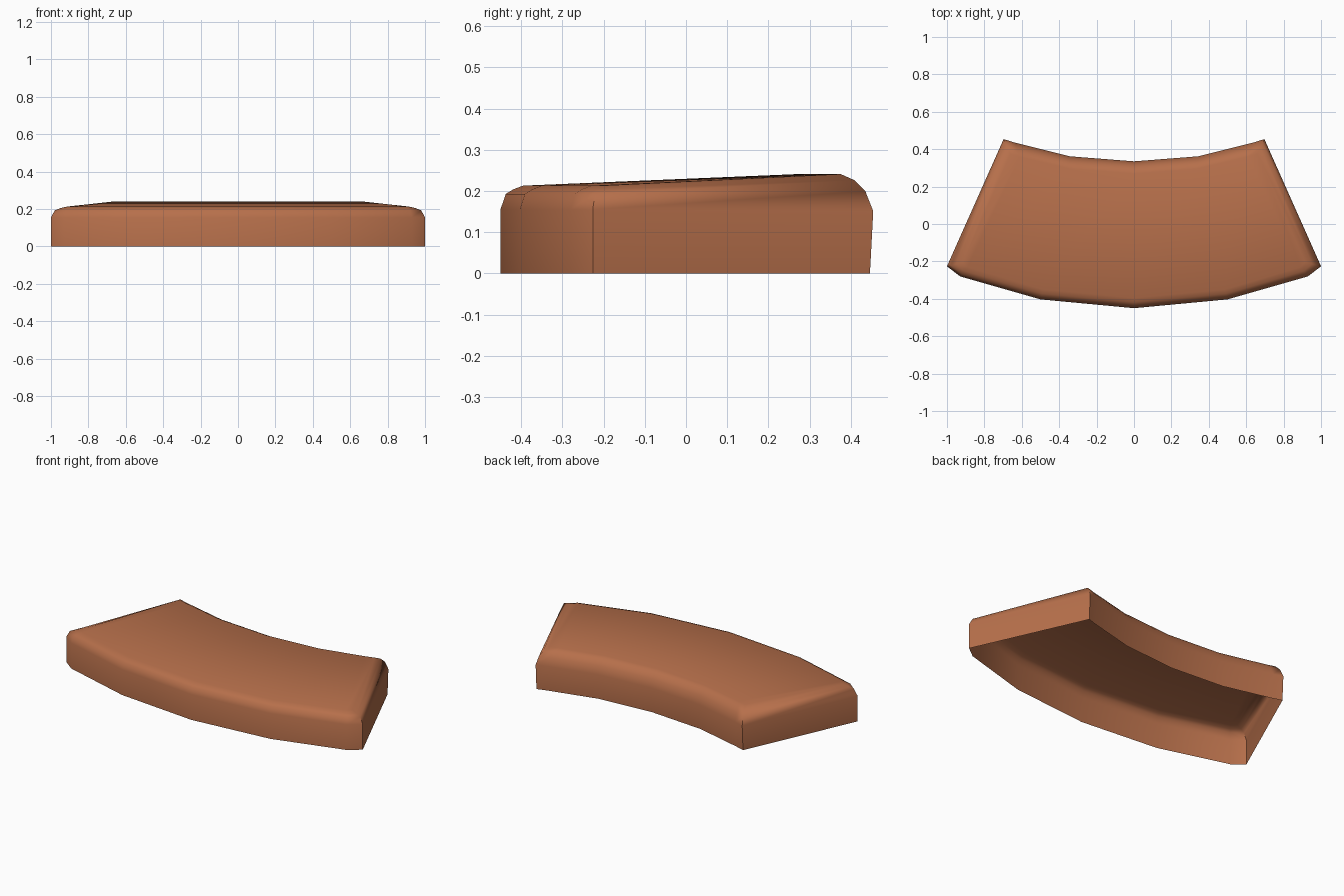
import bpy

if "Cube" in bpy.data.objects:
    bpy.data.objects.remove(bpy.data.objects["Cube"])

# Terracotta material
mat = bpy.data.materials.new("terracotta")
mat.diffuse_color = (0.47, 0.16, 0.07, 1)
mat.use_nodes = True
mat.node_tree.nodes["Principled BSDF"].inputs["Base Color"].default_value = mat.diffuse_color

# Right half of the wall outline and of the inset top outline, front centre to back centre
wall = [(0, -.45), (.5, -.403), (.93, -.28), (1, -.226),
        (.697, .454), (.64, .436), (.345, .362), (0, .335)]
top = [(0, -.395), (.485, -.35), (.89, -.23), (.915, -.205),
       (.66, .375), (.61, .36), (.335, .295), (0, .27)]
half = len(wall)
n = 2 * half - 2

# Rounding: (inset weight, drop below top at front, drop at back)
rounding = [(0, .058, .09), (.24, .02, .042), (.57, .009, .015), (1, 0, 0)]


def column(i):
    """Points of one vertical section, floor to top edge."""
    (wx, wy), (tx, ty) = wall[i], top[i]
    back = i >= half // 2
    height = .241 if back else .213
    pts = [(wx, wy - (.008 if back else 0), 0)]
    for w, front_drop, back_drop in rounding:
        z = height - (back_drop if back else front_drop)
        pts.append((wx + (tx - wx) * w, wy + (ty - wy) * w, z))
    return pts


columns = [column(i) for i in range(half)]
columns += [[(-x, y, z) for x, y, z in columns[i]] for i in range(half - 2, 0, -1)]
rows = len(columns[0])
verts = [p for c in columns for p in c]

# Outer walls with rounded upper edge; the underside stays open
faces = []
for i in range(n):
    j = (i + 1) % n
    for r in range(rows - 1):
        faces.append((i * rows + r, j * rows + r, j * rows + r + 1, i * rows + r + 1))

# Sloping top: strips from front to back, mirrored
for i in range(half // 2 - 1):
    strip = (i, i + 1, half - 2 - i, half - 1 - i)
    mirrored = [(n - k) % n for k in reversed(strip)]
    for s in (strip, mirrored):
        faces.append(tuple(k * rows + rows - 1 for k in s))

# Curved cushion shell
mesh = bpy.data.meshes.new("curved_cushion")
mesh.from_pydata(verts, [], faces)
mesh.materials.append(mat)
cushion = bpy.data.objects.new("curved_cushion", mesh)
bpy.context.collection.objects.link(cushion)
bpy.context.view_layer.objects.active = cushion
cushion.select_set(True)
bpy.ops.object.shade_smooth_by_angle(angle=1.05)
